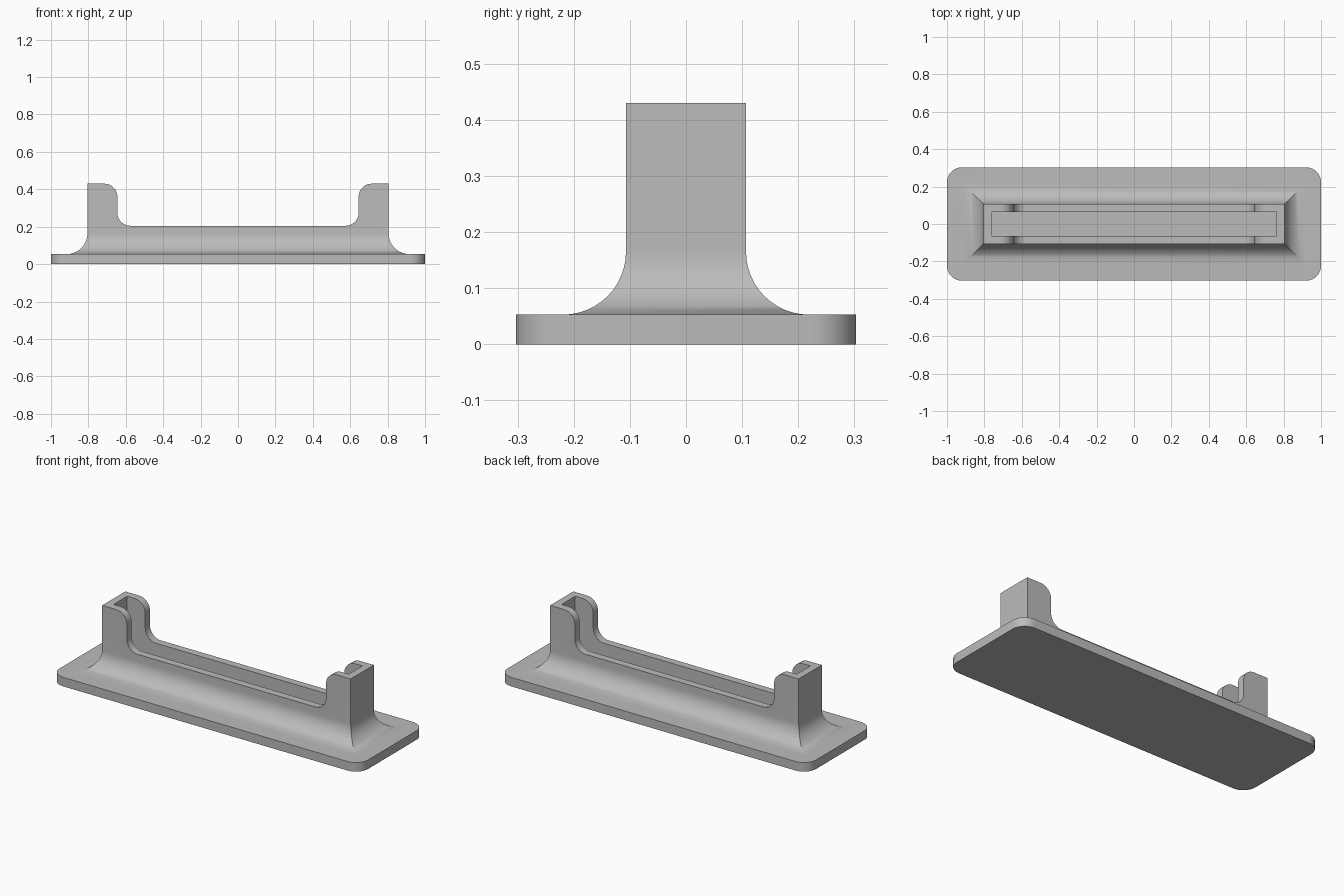
import bpy, bmesh
from math import sin, cos, pi, radians

if "Cube" in bpy.data.objects:
    bpy.data.objects.remove(bpy.data.objects["Cube"], do_unlink=True)

BASE_TOP, RAIL_TOP, HEIGHT = 0.053, 0.205, 0.43
BODY_X, BODY_Y, FLARE = 0.805, 0.107, 0.112
POST_X, ROUND = 0.645, 0.07
STEPS = 12

grey = bpy.data.materials.new("plain grey")
grey.use_nodes = True
grey.diffuse_color = (0.5, 0.5, 0.5, 1)
grey.node_tree.nodes["Principled BSDF"].inputs["Base Color"].default_value = (0.5, 0.5, 0.5, 1)


def arc(cx, cz, r, start, end):
    angles = [radians(start + (end - start) * i / STEPS) for i in range(STEPS + 1)]
    return [(cx + r * cos(a), cz + r * sin(a)) for a in angles]


def loft(name, rings):
    """Closed solid skinned through rings of equal length."""
    bm = bmesh.new()
    loops = [[bm.verts.new(p) for p in ring] for ring in rings]
    n = len(loops[0])
    for low, high in zip(loops, loops[1:]):
        for i in range(n):
            j = (i + 1) % n
            bm.faces.new((low[i], low[j], high[j], high[i]))
    bm.faces.new(loops[0][::-1])
    bm.faces.new(loops[-1])
    bmesh.ops.recalc_face_normals(bm, faces=bm.faces)
    mesh = bpy.data.meshes.new(name)
    bm.to_mesh(mesh)
    bm.free()
    mesh.materials.append(grey)
    obj = bpy.data.objects.new(name, mesh)
    bpy.context.collection.objects.link(obj)
    return obj


def rectangle(x, y, z):
    return [(-x, -y, z), (x, -y, z), (x, y, z), (-x, y, z)]


def combine(target, tool, operation):
    bpy.context.view_layer.objects.active = target
    mod = target.modifiers.new(operation.lower(), "BOOLEAN")
    mod.object, mod.operation, mod.solver = tool, operation, "EXACT"
    bpy.ops.object.modifier_apply(modifier=mod.name)
    bpy.data.objects.remove(tool, do_unlink=True)


# Base plate with rounded corners
bx, by, r = 1 - 0.08, 0.303 - 0.08, 0.08
outline = (arc(bx, by, r, 0, 90) + arc(-bx, by, r, 90, 180)
           + arc(-bx, -by, r, 180, 270) + arc(bx, -by, r, 270, 360))
holder = loft("slotted_holder", [[(x, y, z) for x, y in outline] for z in (0, BASE_TOP)])

# Upright body with a concave flared foot
rings = [rectangle(BODY_X + FLARE, BODY_Y + FLARE, BASE_TOP / 2)]
for d, z in arc(FLARE, BASE_TOP + FLARE, FLARE, 270, 180):
    rings.append(rectangle(BODY_X + d, BODY_Y + d, z))
rings.append(rectangle(BODY_X, BODY_Y, HEIGHT))
combine(holder, loft("body", rings), "UNION")

# Opening between the end posts, rounded at floor and post tops
half = (arc(POST_X - ROUND, RAIL_TOP + ROUND, ROUND, 270, 360)
        + arc(POST_X + ROUND, HEIGHT - ROUND, ROUND, 180, 90)
        + [(POST_X + ROUND, HEIGHT + ROUND)])
profile = half + [(-x, z) for x, z in reversed(half)]
opening = loft("opening_cutter", [[(x, y, z) for x, z in profile] for y in (-0.2, 0.2)])
combine(holder, opening, "DIFFERENCE")

# Long slot down the middle
slot = loft("slot_cutter", [rectangle(0.762, 0.063, z) for z in (BASE_TOP + 0.001, 0.6)])
combine(holder, slot, "DIFFERENCE")

# Smooth curves, sharp corners
bpy.ops.object.select_all(action="DESELECT")
holder.select_set(True)
bpy.context.view_layer.objects.active = holder
bpy.ops.object.shade_smooth_by_angle(angle=radians(30))
